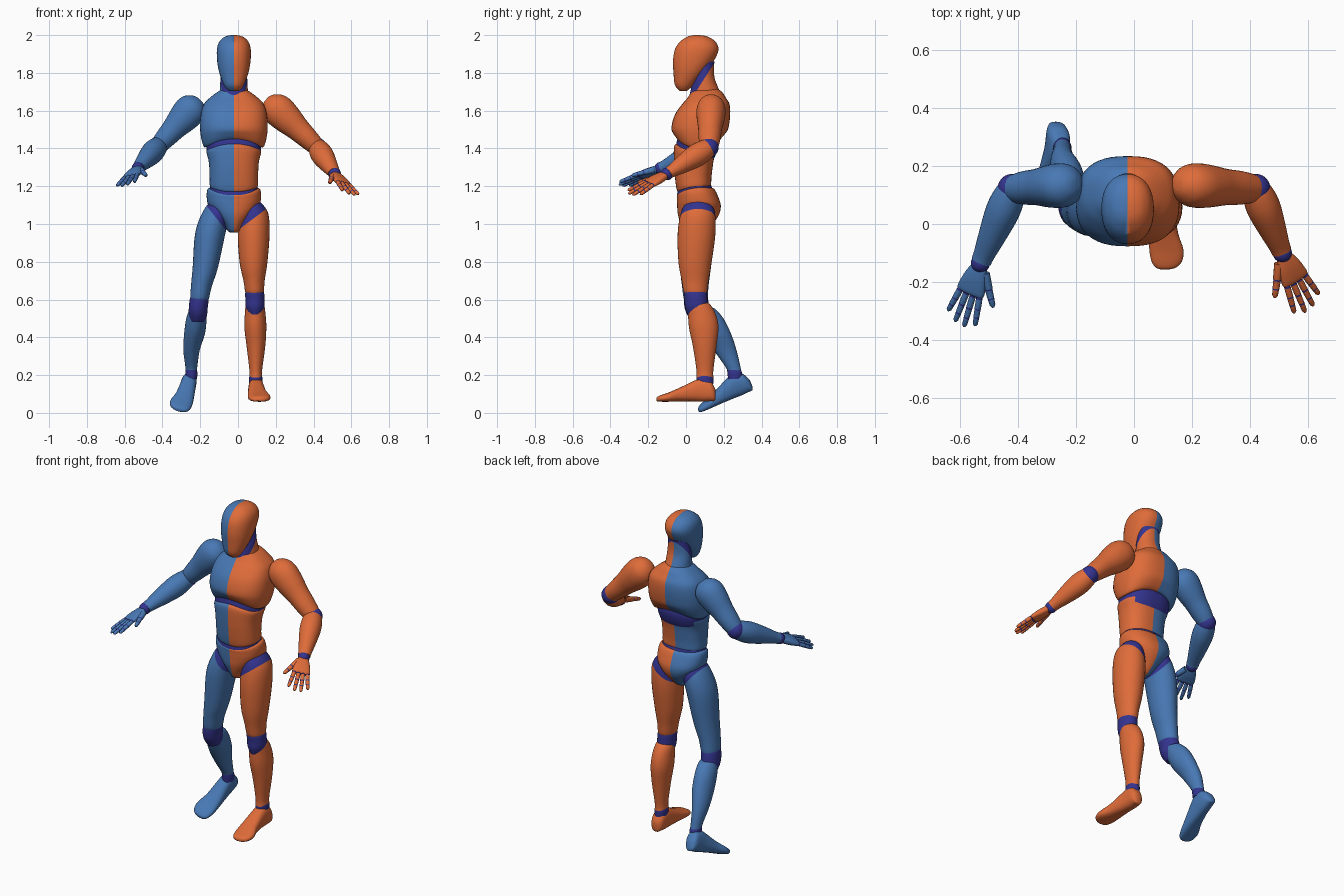
import bpy, bmesh, math
from mathutils import Vector, Matrix

C = -0.022  # x of the body's centre line


def material(name, rgb):
    m = bpy.data.materials.new(name)
    m.diffuse_color = (*rgb, 1)
    return m


BLUE = material("blue", (0.065, 0.19, 0.46))
ORANGE = material("orange", (0.74, 0.15, 0.042))
INDIGO = material("indigo", (0.034, 0.034, 0.28))


def slot(me, mat):
    if mat.name not in me.materials:
        me.materials.append(mat)
    return me.materials.find(mat.name)


def spline(st, sub):
    """Catmull-Rom interpolation of the station tuples."""
    out = []
    for i in range(len(st) - 1):
        q = [st[max(i - 1, 0)], st[i], st[i + 1], st[min(i + 2, len(st) - 1)]]
        for k in range(sub):
            t = k / sub
            out.append([0.5 * (2 * b + (c - a) * t + (2 * a - 5 * b + 4 * c - d) * t * t
                               + (3 * b - a - 3 * c + d) * t ** 3) for a, b, c, d in zip(*q)])
    return out + [list(st[-1])]


def loft(name, st, mat, axis=(0, 0, 1), ref=(1, 0, 0), n=32, sub=4, p=2.0, bands=(), bend=None):
    """Skin rings (x, y, z, half size along ref, other half size) set square to the axis."""
    w = Vector(axis).normalized()
    u = Vector(ref)
    u = (u - w * u.dot(w)).normalized()
    v = w.cross(u)
    bm = bmesh.new()
    power = lambda s: math.copysign(abs(s) ** (2 / p), s)
    rings = []
    for x, y, z, a, b in spline(st, sub):
        ring = []
        for k in range(n):
            g = math.tau * k / n
            co = Vector((x, y, z)) + u * max(a, .002) * power(math.cos(g)) + v * max(b, .002) * power(math.sin(g))
            ring.append(bm.verts.new(bend(co) if bend else co))
        rings.append(ring)
    for i in range(len(rings) - 1):
        for k in range(n):
            f = bm.faces.new((rings[i][k], rings[i][(k + 1) % n], rings[i + 1][(k + 1) % n], rings[i + 1][k]))
            f.material_index = 1 if i // sub in bands else 0
    bm.faces.new(rings[0])
    bm.faces.new(rings[-1])
    bmesh.ops.recalc_face_normals(bm, faces=bm.faces)
    me = bpy.data.meshes.new(name)
    bm.to_mesh(me)
    bm.free()
    me.materials.append(mat)
    if bands:
        me.materials.append(INDIGO)
    ob = bpy.data.objects.new(name, me)
    bpy.context.collection.objects.link(ob)
    return ob


def paint(ob, co, no, mat):
    """Cut along a plane and colour the faces on its positive side."""
    co, no, i = Vector(co), Vector(no), slot(ob.data, mat)
    bm = bmesh.new()
    bm.from_mesh(ob.data)
    bmesh.ops.bisect_plane(bm, geom=bm.verts[:] + bm.edges[:] + bm.faces[:], plane_co=co, plane_no=no)
    for f in bm.faces:
        if (f.calc_center_median() - co).dot(no) > 0:
            f.material_index = i
    bm.to_mesh(ob.data)
    bm.free()


def body(name, rows, p=2.0, bend=None, mat=ORANGE):
    """Central part from rows (z, half width, front y, back y), split blue and orange."""
    ob = loft(name, [(C, (f + b) / 2, z, h, (b - f) / 2) for z, h, f, b in rows], mat, p=p, bend=bend, n=48)
    if mat is ORANGE:
        paint(ob, (C, 0, 0), (-1, 0, 0), BLUE)
    return ob


def clamp(t):
    return min(max(t, 0), 1)


def arch(v):
    return max(1 - ((v.x - C) / .17) ** 2, 0)


def dip(v):
    return arch(v) * clamp((.06 - v.y) / .1)


def chest_bend(v):
    return v + Vector((0, 0, .05 * arch(v) * clamp((1.5 - v.z) / .1)))


def belly_bend(v):
    return v + Vector((0, 0, .045 * arch(v) * clamp((v.z - 1.3) / .08) - .03 * dip(v) * clamp((1.27 - v.z) / .08)))


def pelvis_bend(v):
    return v - Vector((0, 0, .035 * dip(v) * clamp((v.z - 1.1) / .09)))


# Head and neck
body("head", [(1.703, .022, -.03, .0), (1.712, .036, -.042, .015), (1.74, .055, -.06, .045), (1.8, .077, -.066, .1),
              (1.86, .088, -.069, .145), (1.92, .09, -.06, .172), (1.96, .08, -.037, .16),
              (1.985, .058, -.005, .13), (1.996, .035, .02, .1), (2.0, .012, .045, .07)], p=2.2)
neck = body("neck", [(1.6, .085, .02, .19), (1.66, .08, .015, .19), (1.71, .074, .025, .175), (1.78, .07, .04, .15),
                     (1.86, .06, .06, .15)])
paint(neck, (0, .02, 1.65), (0, -.84, .54), INDIGO)

# Torso with the joints showing between its shells
body("chest", [(1.395, .14, -.03, .16), (1.4, .157, -.045, .18), (1.45, .172, -.065, .205), (1.51, .179, -.077, .225),
               (1.58, .175, -.058, .234), (1.635, .158, -.02, .23), (1.67, .125, .01, .21),
               (1.7, .085, .03, .19), (1.72, .05, .05, .16)], 2.5, chest_bend)
body("upper_waist_joint", [(1.3, .1, -.03, .12), (1.36, .136, -.052, .155), (1.42, .146, -.052, .17),
                           (1.47, .14, -.04, .16)], 2.4, None, INDIGO)
body("abdomen", [(1.195, .115, -.035, .12), (1.203, .127, -.048, .132), (1.25, .128, -.058, .135),
                 (1.32, .132, -.064, .145), (1.37, .145, -.063, .165), (1.382, .135, -.045, .15)], 2.4, belly_bend)
body("lower_waist_joint", [(1.08, .1, -.03, .1), (1.15, .126, -.046, .14), (1.2, .126, -.046, .135),
                           (1.24, .11, -.03, .11)], 2.3, pelvis_bend, INDIGO)
body("pelvis", [(.955, .02, .01, .08), (.965, .033, -.01, .1), (1.0, .055, -.028, .14), (1.05, .1, -.043, .175),
                (1.1, .136, -.047, .184), (1.15, .144, -.048, .168), (1.185, .139, -.048, .15),
                (1.193, .125, -.035, .13)], 2.3, pelvis_bend)

# Standing leg
thigh = loft("left_thigh", [(.07, .065, 1.12, .045, .06), (.085, .063, 1.06, .074, .09), (.083, .056, .95, .084, .1),
                            (.082, .048, .8, .074, .088), (.085, .048, .7, .056, .071), (.088, .05, .635, .048, .06),
                            (.089, .05, .628, .03, .04)], ORANGE)
paint(thigh, (.09, 0, 1.035), (-.6, 0, .8), INDIGO)
loft("left_knee", [(.088, .05, .67, .035, .045), (.088, .05, .64, .049, .06), (.09, .053, .6, .051, .06),
                   (.09, .055, .56, .049, .06), (.09, .06, .52, .035, .05)], INDIGO)
loft("left_shin", [(.09, .07, .585, .03, .04), (.09, .07, .572, .048, .06), (.091, .085, .52, .055, .074),
                   (.092, .094, .45, .058, .078), (.095, .099, .35, .049, .062), (.094, .1, .23, .034, .045),
                   (.094, .1, .188, .034, .045)], ORANGE)
loft("left_ankle", [(.094, .1, .21, .03, .04), (.094, .1, .185, .035, .045), (.094, .1, .15, .034, .044)], INDIGO)

# Trailing leg
thigh = loft("right_thigh", [(-.095, .065, 1.13, .045, .06), (-.115, .063, 1.06, .074, .09),
                             (-.147, .056, .95, .08, .098), (-.173, .05, .77, .067, .082),
                             (-.194, .049, .67, .055, .07), (-.204, .052, .6, .048, .062),
                             (-.205, .053, .592, .03, .04)], BLUE)
paint(thigh, (-.11, 0, 1.025), (.78, 0, .62), INDIGO)
loft("right_knee", [(-.2, .05, .64, .035, .045), (-.204, .052, .61, .049, .062), (-.21, .058, .56, .05, .066),
                    (-.212, .07, .52, .048, .064), (-.215, .085, .48, .035, .05)], INDIGO)
loft("right_shin", [(-.21, .09, .56, .03, .045), (-.211, .095, .548, .044, .062), (-.22, .12, .5, .054, .078),
                    (-.23, .16, .42, .055, .078), (-.246, .208, .33, .043, .06), (-.247, .25, .24, .031, .039),
                    (-.247, .257, .215, .03, .037)], BLUE)
loft("right_ankle", [(-.247, .25, .24, .027, .033), (-.247, .258, .212, .032, .039), (-.247, .26, .18, .03, .037)],
     INDIGO)

# Feet: one shape, mirrored and tipped onto its toes for the trailing leg
tip = (Matrix.Translation((-.25, .26, .207)) @ Matrix.Rotation(math.radians(12), 4, 'Y')
       @ Matrix.Rotation(math.radians(23), 4, 'X') @ Matrix.Diagonal((-1, 1, 1, 1))
       @ Matrix.Translation((-.095, -.1, -.18)))
FOOT = [(.098, .157, .1, .012, .02), (.098, .15, .1, .028, .037), (.097, .13, .115, .038, .053),
        (.096, .09, .121, .041, .061), (.097, .05, .117, .043, .056), (.102, -.03, .098, .05, .037),
        (.112, -.09, .084, .059, .025), (.113, -.13, .077, .052, .018), (.11, -.15, .073, .035, .013),
        (.107, -.157, .071, .014, .006)]
loft("left_foot", FOOT, ORANGE, (0, -1, 0), p=2.5)
loft("right_foot", FOOT, BLUE, (0, -1, 0), p=2.5, bend=lambda v: tip @ v)


def limb(name, a, b, rows, mat, ref=(0, 0, 1), **kw):
    """Loft from a to b with rows (fraction, half size, half size)."""
    a, b = Vector(a), Vector(b)
    return loft(name, [(*a.lerp(b, t), r, s) for t, r, s in rows], mat, b - a, ref, **kw)


def ball(name, c, r):
    bm = bmesh.new()
    bmesh.ops.create_uvsphere(bm, u_segments=24, v_segments=14, radius=r, matrix=Matrix.Translation(c))
    me = bpy.data.meshes.new(name)
    bm.to_mesh(me)
    bm.free()
    me.materials.append(INDIGO)
    bpy.context.collection.objects.link(bpy.data.objects.new(name, me))


def arm(side, mat, shoulder, elbow, wrist, tips, out):
    limb(side + "_upper_arm", shoulder, elbow,
         [(-.28, .02, .02), (-.24, .045, .042), (-.13, .073, .068), (.03, .085, .077), (.25, .079, .073),
          (.5, .065, .063), (.75, .056, .058), (.93, .049, .05), (1, .042, .042), (1.03, .025, .025)], mat)
    ball(side + "_elbow", elbow, .051)
    limb(side + "_forearm", elbow, wrist,
         [(-.08, .025, .025), (-.02, .046, .045), (.15, .058, .057), (.35, .06, .058), (.65, .047, .047),
          (.88, .034, .037), (.97, .031, .035)], mat)
    ball(side + "_wrist", wrist, .033)
    # Hand frame: along the fingers, outward across the palm, and up
    w = Vector(wrist)
    d = (Vector(tips) - w).normalized()
    u = Vector(out)
    u = (u - d * u.dot(d)).normalized()
    up = d.cross(u)
    up = up if up.z > 0 else -up

    def at(a, b, c=0):
        return w + d * a + u * b + up * c

    limb(side + "_palm", at(0, 0), at(.12, 0),
         [(.1, .025, .016), (.18, .031, .02), (.5, .043, .021), (.85, .05, .017), (.96, .048, .013),
          (1, .04, .008)], mat, u, p=2.6)
    digit = [(0, .0105, .0105), (.1, .0115, .0115), (.41, .0115, .0115), (.46, .011, .011), (.69, .0105, .0105),
             (.74, .01, .01), (.93, .009, .009), (1, .004, .004)]
    for i, (b, top) in enumerate([(-.036, .222), (-.012, .242), (.012, .238), (.036, .212)]):
        limb(f"{side}_finger_{i + 1}", at(.112, b), at(top, b * 1.5, -.006), digit, mat, up, n=12, sub=1,
             bands=(0, 2, 4))
    limb(side + "_thumb", at(.03, -.025, -.004), at(.135, -.092, -.012),
         [(0, .018, .018), (.45, .0145, .015), (.5, .013, .013), (.72, .012, .012), (.76, .0115, .0115),
          (.93, .01, .01), (1, .004, .004)], mat, up, n=12, sub=1, bands=(1, 3))


arm("left", ORANGE, (.21, .133, 1.605), (.42, .122, 1.405), (.512, -.1, 1.265), (.605, -.29, 1.165), (.83, .5, -.25))
arm("right", BLUE, (-.25, .133, 1.605), (-.42, .122, 1.415), (-.53, -.135, 1.295), (-.6, -.335, 1.215),
    (-.83, .4, -.2))

# Smooth shading with sharp rims
bpy.ops.object.select_all(action='SELECT')
bpy.context.view_layer.objects.active = bpy.data.objects["chest"]
bpy.ops.object.shade_smooth_by_angle(angle=math.radians(40))
